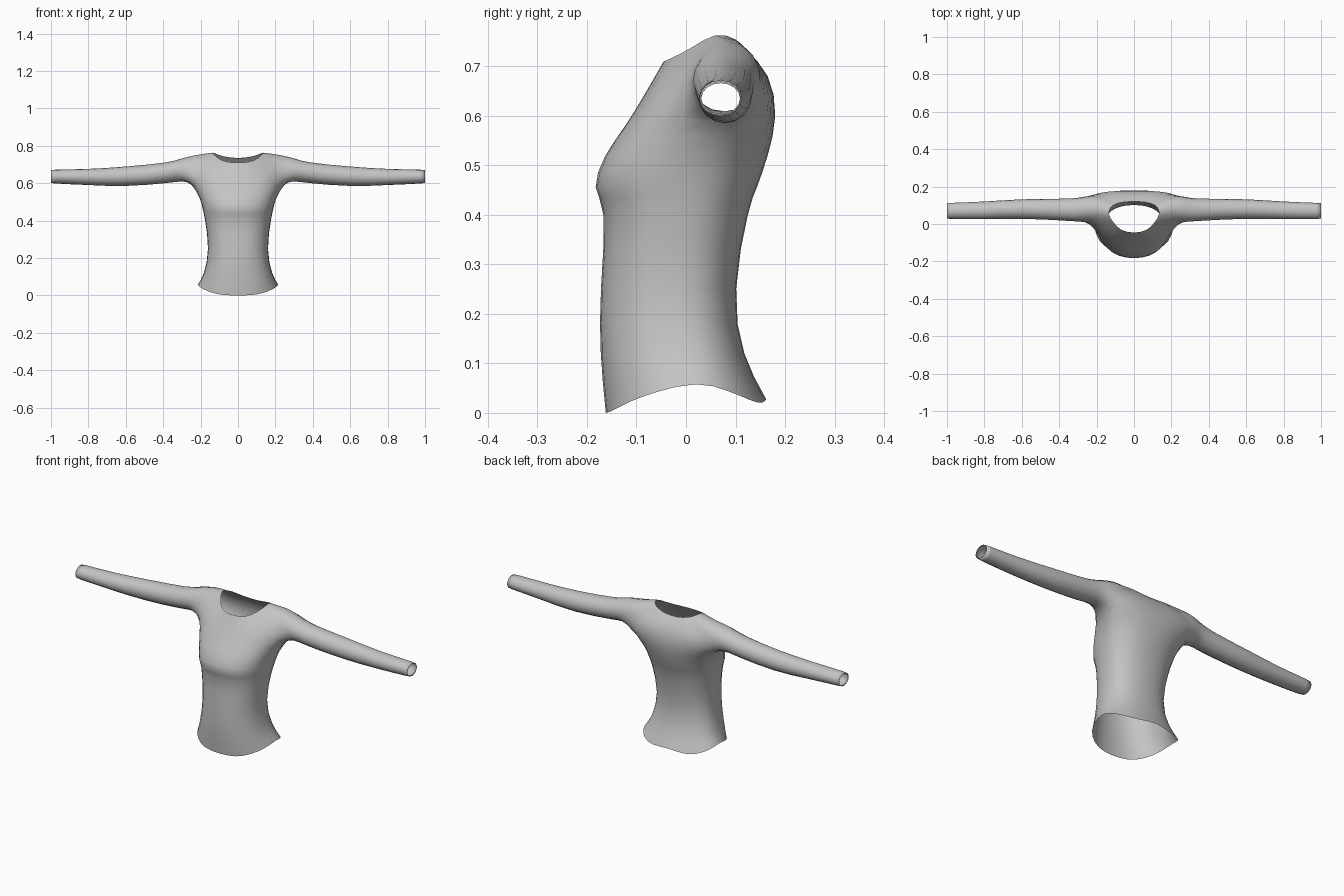
import bpy, bmesh, math
from mathutils import Vector

if "Cube" in bpy.data.objects:
    bpy.data.objects.remove(bpy.data.objects["Cube"])

bm = bmesh.new()


def add(points):
    return [bm.verts.new(p) for p in points]


def strip(lower, upper, closed=False):
    n = len(lower)
    for i in range(n if closed else n - 1):
        j = (i + 1) % n
        bm.faces.new((lower[i], lower[j], upper[j], upper[i]))


def half_ring(z, w, front, back, side):
    """Nine points from front centre round the +x side to back centre."""
    pts = []
    for k in range(9):
        a = math.radians(-90 + 22.5 * k)
        c, s = max(math.cos(a), 0.0), math.sin(a)
        x = 0.0 if k in (0, 8) else w * c ** 0.87
        depth = (side - front) if s < 0 else (back - side)
        y = side + math.copysign(abs(s) ** 0.87, s) * depth
        pts.append((x, y, z[k] if isinstance(z, list) else z))
    return pts


# Torso body from the curved hem up to below the armpit
hem = [0.0, 0.004, 0.022, 0.042, 0.058, 0.045, 0.028, 0.02, 0.028]
rings = [
    (hem, 0.215, -0.162, 0.162, 0.02),
    (0.12, 0.183, -0.172, 0.118, 0.0),
    (0.25, 0.160, -0.172, 0.101, -0.015),
    (0.40, 0.176, -0.166, 0.125, 0.0),
    (0.455, 0.187, -0.183, 0.143, 0.01),
    (0.52, 0.205, -0.163, 0.165, 0.03),
]
levels = [add(half_ring(*r)) for r in rings]

# Chest ring at armpit height
levels.append(add([
    (0, -.122, .58), (.09, -.115, .58), (.17, -.075, .582), (.225, -.005, .592),
    (.25, .072, .592), (.225, .138, .598), (.17, .163, .6), (.09, .177, .6), (0, .18, .6)]))
for a, b in zip(levels, levels[1:]):
    strip(a, b)
arm = levels[-1]

# Upper chest, upper back and shoulders, leaving the neck and armholes open
front1 = add([(0, -.08, .65), (.085, -.072, .65), (.165, -.045, .655), (.235, .002, .66)])
front2 = add([(0, -.045, .71), (.065, -.033, .715), (.112, .012, .738), (.22, .03, .722)])
back1 = add([(.24, .149, .665), (.17, .16, .675), (.09, .164, .68), (0, .165, .68)])
back2 = add([(.225, .137, .722), (.112, .1, .754), (.06, .116, .74), (0, .12, .735)])
neck_side, shoulder = add([(.135, .06, .763), (.215, .082, .752)])
strip(arm[:4], front1)
strip(front1, front2)
strip(arm[5:], back1)
strip(back1, back2)
bm.faces.new((front2[2], front2[3], shoulder, neck_side))
bm.faces.new((neck_side, shoulder, back2[0], back2[1]))

# Sleeve: tube continued from the armhole to an open cuff
loop = [arm[3], arm[4], arm[5], back1[0], back2[0], shoulder, front2[3], front1[3]]
for x, yc, zc, ry, rz in [
        (.30, .077, .670, .064, .062), (.39, .077, .655, .058, .055),
        (.60, .080, .637, .052, .052), (.80, .073, .633, .047, .043),
        (.975, .070, .635, .043, .037), (1.0, .070, .635, .039, .031)]:
    ring = []
    for j in range(8):
        a = math.radians(225 + 45 * j)
        ring.append((x, yc + ry * math.cos(a), zc + rz * math.sin(a)))
    ring = add(ring)
    strip(loop, ring, closed=True)
    loop = ring

# Mirror to the other side
bmesh.ops.mirror(bm, geom=bm.verts[:] + bm.edges[:] + bm.faces[:], axis='X', merge_dist=0.0005)
bmesh.ops.remove_doubles(bm, verts=bm.verts[:], dist=0.0005)
bmesh.ops.recalc_face_normals(bm, faces=bm.faces[:])
mesh = bpy.data.meshes.new("shirt")
bm.to_mesh(mesh)
bm.free()

shirt = bpy.data.objects.new("long_sleeved_shirt", mesh)
bpy.context.collection.objects.link(shirt)
cloth = bpy.data.materials.new("grey cloth")
cloth.diffuse_color = (0.55, 0.55, 0.55, 1)
cloth.use_nodes = True
cloth.node_tree.nodes["Principled BSDF"].inputs["Base Color"].default_value = cloth.diffuse_color
mesh.materials.append(cloth)
for p in mesh.polygons:
    p.use_smooth = True

# Smooth the cloth, adjusting the cage so the surface passes through its points
sub = shirt.modifiers.new("smooth_cloth", 'SUBSURF')
sub.levels = sub.render_levels = 1
target = [v.co.copy() for v in mesh.vertices]
for _ in range(4):
    bpy.context.view_layer.update()
    ev = shirt.evaluated_get(bpy.context.evaluated_depsgraph_get())
    now = [Vector(ev.data.vertices[i].co) for i in range(len(target))]
    for v, t, n in zip(mesh.vertices, target, now):
        v.co += (t - n) * 0.9
    mesh.update()
    shirt.update_tag()
